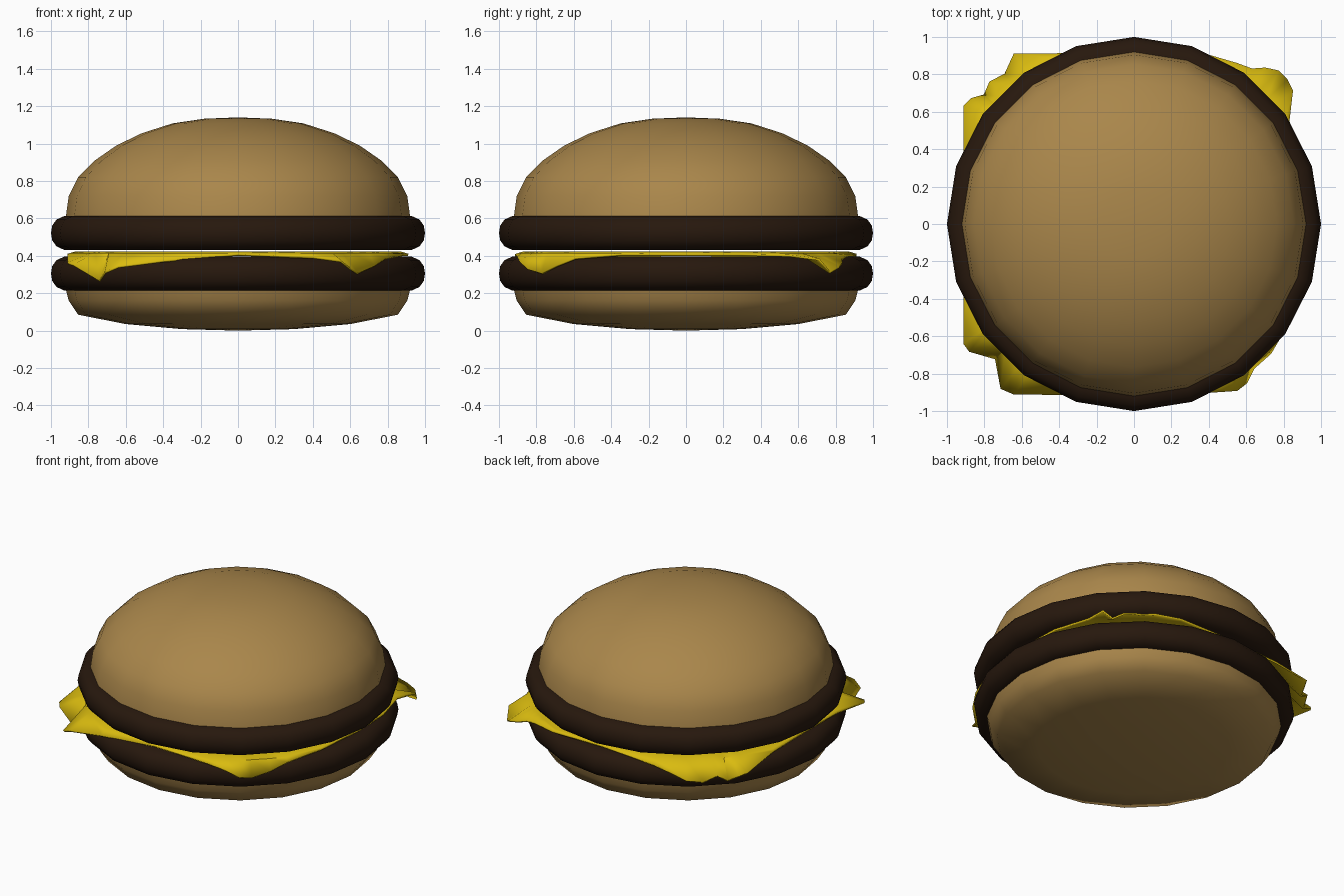
import bpy, bmesh
from math import sin, cos, pi, radians, hypot

if "Cube" in bpy.data.objects:
    bpy.data.objects.remove(bpy.data.objects["Cube"])

SIDES = 20


def material(name, rgb):
    m = bpy.data.materials.new(name)
    m.diffuse_color = (*rgb, 1)
    m.use_nodes = True
    m.node_tree.nodes["Principled BSDF"].inputs["Base Color"].default_value = m.diffuse_color
    return m


def finish(bm, name, mat, angle):
    bmesh.ops.recalc_face_normals(bm, faces=bm.faces)
    me = bpy.data.meshes.new(name)
    bm.to_mesh(me)
    bm.free()
    ob = bpy.data.objects.new(name, me)
    bpy.context.collection.objects.link(ob)
    me.materials.append(mat)
    bpy.ops.object.select_all(action='DESELECT')
    ob.select_set(True)
    bpy.context.view_layer.objects.active = ob
    bpy.ops.object.shade_smooth_by_angle(angle=radians(angle))
    return ob


def skin(bm, rings, low=None, high=None):
    """Join consecutive rings with quads and close the ends with fans."""
    n = len(rings[0])
    for i in range(n):
        j = (i + 1) % n
        for a, b in zip(rings, rings[1:]):
            bm.faces.new((a[i], a[j], b[j], b[i]))
        if low:
            bm.faces.new((low, rings[0][j], rings[0][i]))
        if high:
            bm.faces.new((high, rings[-1][i], rings[-1][j]))


def lathe(name, profile, z_low, z_high, mat, angle=50):
    bm = bmesh.new()
    rings = [[bm.verts.new((r * cos(2 * pi * i / SIDES), r * sin(2 * pi * i / SIDES), z))
              for i in range(SIDES)] for r, z in profile]
    skin(bm, rings, bm.verts.new((0, 0, z_low)), bm.verts.new((0, 0, z_high)))
    return finish(bm, name, mat, angle)


bun = material("bun", (0.40, 0.24, 0.07))
meat = material("meat", (0.020, 0.009, 0.004))
yellow = material("cheese", (0.70, 0.50, 0.005))

# Buns
lathe("bottom_bun", [(0.3, 0.008), (0.6, 0.035), (0.855, 0.085), (0.905, 0.16), (0.92, 0.22)],
      0.0, 0.22, bun)
lathe("top_bun", [(0.92, 0.612), (0.905, 0.72), (0.855, 0.82), (0.765, 0.91), (0.65, 0.99),
                  (0.515, 1.055), (0.35, 1.108), (0.18, 1.133)], 0.612, 1.14, bun)

# Two patties with rounded rims
rim = [(0.93, 0), (0.97, 0.018), (0.993, 0.05), (1.0, 0.09),
       (0.993, 0.13), (0.97, 0.162), (0.93, 0.18)]
for name, z in (("lower_patty", 0.215), ("upper_patty", 0.432)):
    lathe(name, [(r, z + h) for r, h in rim], z, z + 0.18, meat)

# Cheese slice: drooping outline, counter-clockwise from the right
outline = [
    (0.91, 0, 0.405), (0.90, 0.3, 0.405), (0.83, 0.55, 0.40), (0.85, 0.71, 0.38),
    (0.82, 0.77, 0.31), (0.77, 0.82, 0.34), (0.70, 0.835, 0.36), (0.63, 0.83, 0.38),
    (0.55, 0.86, 0.40), (0.38, 0.91, 0.405),
    (0, 0.91, 0.405), (-0.4, 0.91, 0.38), (-0.64, 0.91, 0.34), (-0.69, 0.80, 0.30),
    (-0.77, 0.76, 0.35), (-0.80, 0.69, 0.30), (-0.87, 0.67, 0.34), (-0.91, 0.63, 0.36),
    (-0.91, 0.35, 0.40),
    (-0.91, 0, 0.405), (-0.91, -0.35, 0.40), (-0.91, -0.64, 0.36), (-0.88, -0.68, 0.35),
    (-0.74, -0.72, 0.265), (-0.71, -0.88, 0.31), (-0.64, -0.91, 0.34), (-0.4, -0.91, 0.37),
    (0, -0.91, 0.405), (0.4, -0.90, 0.39), (0.55, -0.89, 0.37), (0.60, -0.85, 0.33),
    (0.64, -0.77, 0.305), (0.73, -0.69, 0.345), (0.79, -0.59, 0.385), (0.88, -0.35, 0.405),
]
bm = bmesh.new()
rings = []
for limit, share, z in ((0.55, 1, 0.414), (0.88, 0.96, 0.416), (0.96, 0.985, 0.409)):
    ring = []
    for x, y, _ in outline:
        r = hypot(x, y)
        k = min(limit, share * r) / r
        ring.append(bm.verts.new((x * k, y * k, z)))
    rings.append(ring)
rings.append([bm.verts.new(p) for p in outline])
skin(bm, rings, low=bm.verts.new((0, 0, 0.414)))
cheese = finish(bm, "cheese_slice", yellow, 40)
thick = cheese.modifiers.new("thickness", 'SOLIDIFY')
thick.thickness = 0.012
thick.offset = 0
